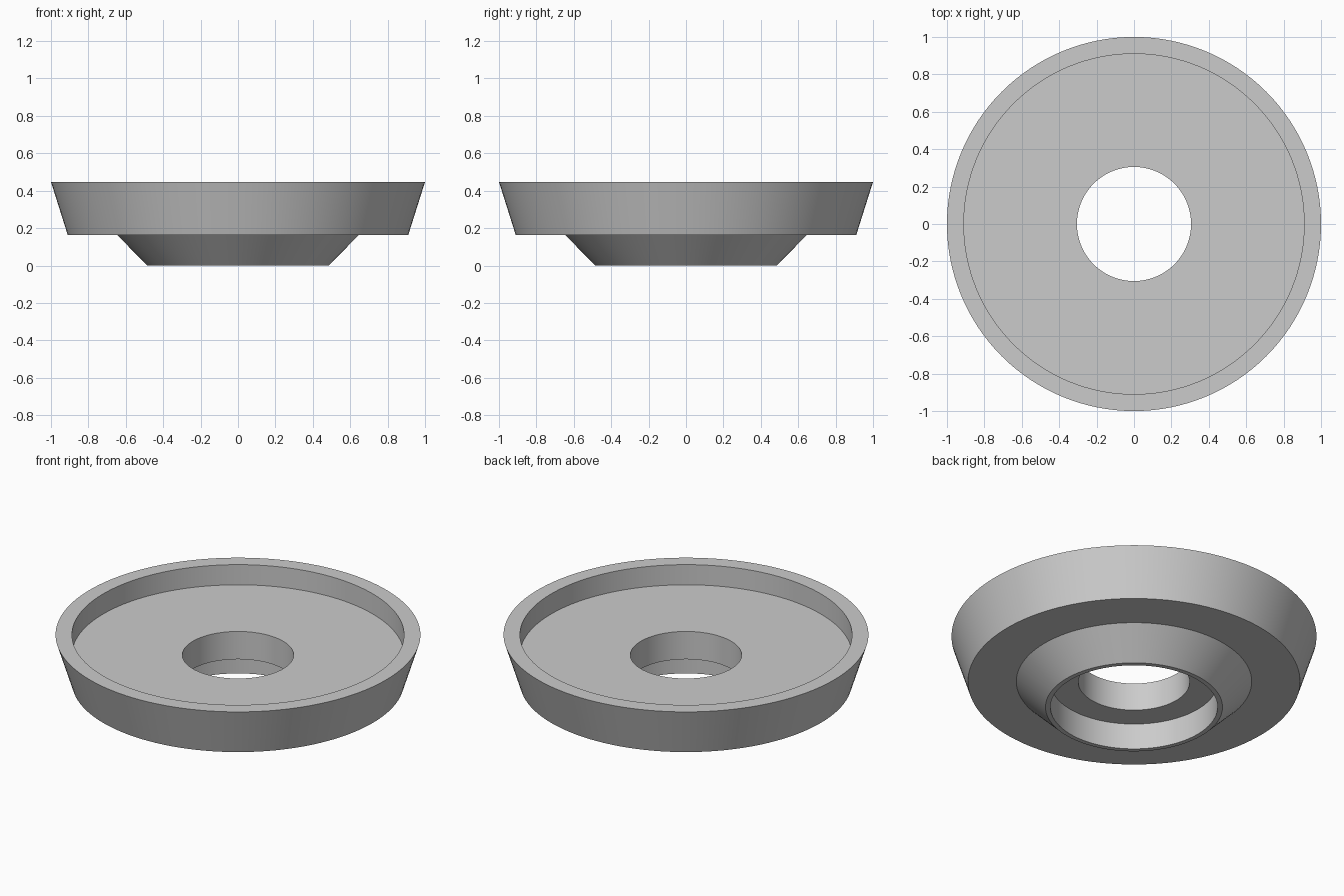
import bpy
import bmesh
from math import radians
from mathutils import Matrix, Vector

cube = bpy.data.objects.get("Cube")
if cube:
    bpy.data.objects.remove(cube, do_unlink=True)

SEGMENTS = 128


def flat_material(name, colour):
    mat = bpy.data.materials.new(name)
    mat.use_nodes = True
    mat.diffuse_color = colour
    mat.node_tree.nodes["Principled BSDF"].inputs["Base Color"].default_value = colour
    return mat


def turned_ring(name, profile, material):
    """Spin a closed (radius, height) profile around the z axis."""
    bm = bmesh.new()
    verts = [bm.verts.new((r, 0, z)) for r, z in profile]
    edges = [bm.edges.new((a, b)) for a, b in zip(verts, verts[1:] + verts[:1])]
    bmesh.ops.spin(bm, geom=verts + edges, cent=(0, 0, 0), axis=(0, 0, 1),
                   angle=radians(360), steps=SEGMENTS, use_merge=True)
    bmesh.ops.remove_doubles(bm, verts=bm.verts, dist=0.0001)
    bmesh.ops.recalc_face_normals(bm, faces=bm.faces)
    mesh = bpy.data.meshes.new(name)
    bm.to_mesh(mesh)
    bm.free()
    mesh.materials.append(material)
    obj = bpy.data.objects.new(name, mesh)
    bpy.context.collection.objects.link(obj)
    bpy.ops.object.select_all(action="DESELECT")
    obj.select_set(True)
    bpy.context.view_layer.objects.active = obj
    bpy.ops.object.shade_smooth_by_angle(angle=radians(30))
    return obj


grey = flat_material("plain grey", (0.6, 0.6, 0.6, 1))

# Shallow dish with a flared wall, a conical foot, a bore and a counterbore
turned_ring("flanged_dish", [
    (0.305, 0.325),  # bore, top edge
    (0.91, 0.325),   # dish floor
    (0.91, 0.447),   # inner wall
    (1.0, 0.447),    # rim
    (0.91, 0.162),   # flared outer wall
    (0.645, 0.162),  # underside
    (0.485, 0.0),    # conical foot
    (0.458, 0.0),    # foot lip
    (0.458, 0.157),  # counterbore wall
    (0.305, 0.157),  # counterbore ceiling
], grey)
